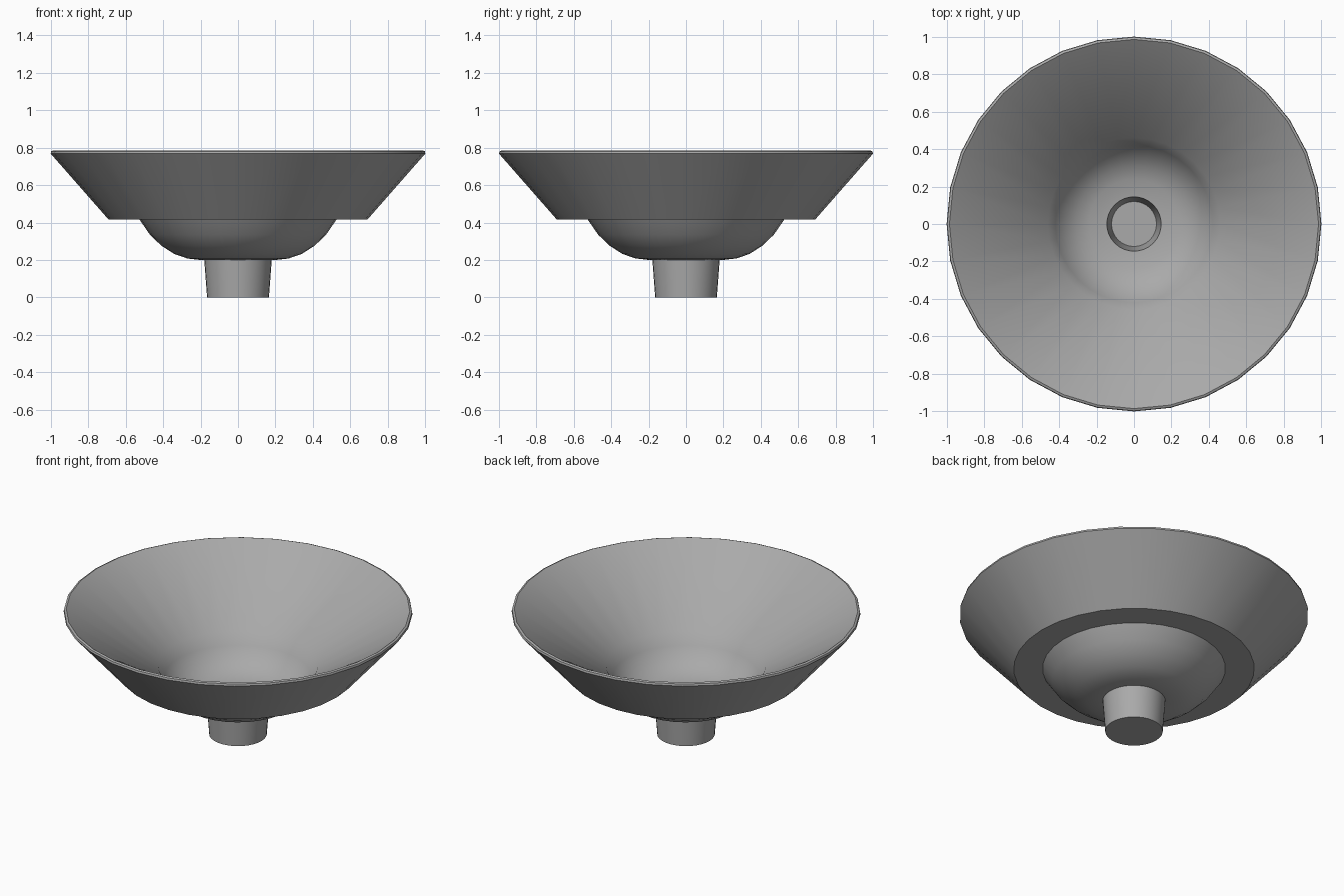
import bpy
import bmesh
from math import cos, sin, tau, radians

SIDES = 32

cube = bpy.data.objects.get("Cube")
if cube:
    bpy.data.objects.remove(cube, do_unlink=True)

grey = bpy.data.materials.new("mid grey")
grey.use_nodes = True
colour = (0.40, 0.40, 0.40, 1)
grey.diffuse_color = colour
grey.node_tree.nodes["Principled BSDF"].inputs["Base Color"].default_value = colour


def lathe(name, profile):
    """Revolve (radius, height) points round z; a zero radius closes the end."""
    bm = bmesh.new()
    rings = []
    for r, z in profile:
        if r == 0:
            rings.append([bm.verts.new((0, 0, z))] * SIDES)
        else:
            rings.append([bm.verts.new((r * cos(tau * i / SIDES), r * sin(tau * i / SIDES), z))
                          for i in range(SIDES)])
    for low, high in zip(rings, rings[1:]):
        for i in range(SIDES):
            j = (i + 1) % SIDES
            corners = [low[i], low[j], high[j], high[i]]
            bm.faces.new(list(dict.fromkeys(corners)))
    mesh = bpy.data.meshes.new(name)
    bm.to_mesh(mesh)
    bm.free()
    mesh.materials.append(grey)
    obj = bpy.data.objects.new(name, mesh)
    bpy.context.collection.objects.link(obj)
    bpy.ops.object.select_all(action="DESELECT")
    obj.select_set(True)
    bpy.context.view_layer.objects.active = obj
    bpy.ops.object.shade_smooth_by_angle(angle=radians(35))
    return obj


# Outside from the stem up, over the rim, then down the inside to the drain
stem = [(0, 0), (0.165, 0), (0.18, 0.2)]
underside = [(0.2, 0.2), (0.27, 0.208), (0.34, 0.232), (0.41, 0.277),
             (0.47, 0.335), (0.525, 0.415)]
skirt = [(0.69, 0.415), (1.0, 0.768)]
rim = [(0.997, 0.78), (0.985, 0.785), (0.978, 0.78)]
inside = [(0.46, 0.436), (0.42, 0.365), (0.37, 0.305), (0.31, 0.262),
          (0.24, 0.235), (0.145, 0.225)]
drain = [(0.12, 0.03), (0, 0.03)]
lathe("basin", stem + underside + skirt + rim + inside + drain)
